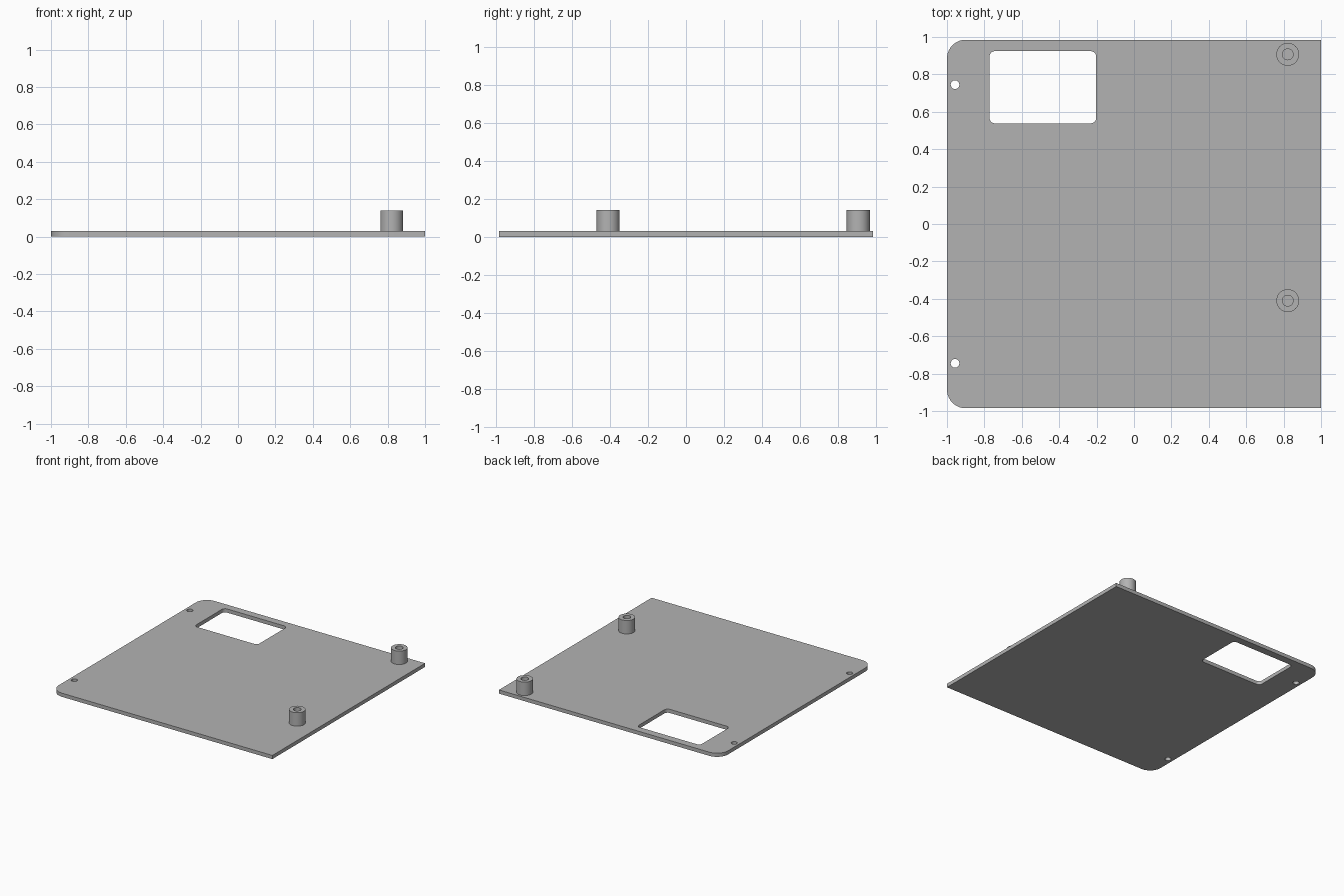
import bpy
from math import cos, sin, pi

cube = bpy.data.objects.get("Cube")
if cube:
    bpy.data.objects.remove(cube, do_unlink=True)

THICK = 0.03
BOSS_TOP = 0.14

grey = bpy.data.materials.new("light grey")
grey.use_nodes = True
colour = (0.45, 0.45, 0.45, 1)
grey.diffuse_color = colour
grey.node_tree.nodes["Principled BSDF"].inputs["Base Color"].default_value = colour


def circle(x, y, r, n=40):
    return [(x + r * cos(2 * pi * i / n), y + r * sin(2 * pi * i / n)) for i in range(n)]


def rounded_rect(x0, x1, y0, y1, radii, steps=10):
    """Outline from the right back corner, anticlockwise, one radius per corner."""
    corners = [(x1, y1, -1, -1), (x0, y1, 1, -1), (x0, y0, 1, 1), (x1, y0, -1, 1)]
    pts = []
    for k, ((x, y, sx, sy), r) in enumerate(zip(corners, radii)):
        if r == 0:
            pts.append((x, y))
            continue
        for i in range(steps + 1):
            a = (k + i / steps) * pi / 2
            pts.append((x + sx * r + r * cos(a), y + sy * r + r * sin(a)))
    return pts


def slab(name, outlines, z0, z1):
    """Solid between two heights; outlines after the first are holes."""
    curve = bpy.data.curves.new(name, "CURVE")
    curve.dimensions = "2D"
    curve.fill_mode = "BOTH"
    curve.extrude = (z1 - z0) / 2
    for pts in outlines:
        spline = curve.splines.new("POLY")
        spline.points.add(len(pts) - 1)
        for p, (x, y) in zip(spline.points, pts):
            p.co = (x, y, 0, 1)
        spline.use_cyclic_u = True
    obj = bpy.data.objects.new(name, curve)
    obj.location.z = (z0 + z1) / 2
    bpy.context.collection.objects.link(obj)
    bpy.ops.object.select_all(action="DESELECT")
    obj.select_set(True)
    bpy.context.view_layer.objects.active = obj
    bpy.ops.object.convert(target="MESH")
    obj = bpy.context.object
    obj.data.materials.clear()
    obj.data.materials.append(grey)
    # Weld caps to walls
    bpy.ops.object.mode_set(mode="EDIT")
    bpy.ops.mesh.select_all(action="SELECT")
    bpy.ops.mesh.remove_doubles(threshold=0.0001)
    bpy.ops.mesh.normals_make_consistent(inside=False)
    bpy.ops.object.mode_set(mode="OBJECT")
    bpy.ops.object.shade_smooth_by_angle()
    return obj


# Base plate: two rounded corners, a window and two screw holes
slab("base_plate", [
    rounded_rect(-1, 1, -0.985, 0.985, (0, 0.1, 0.1, 0)),
    rounded_rect(-0.773, -0.202, 0.538, 0.924, (0.03,) * 4),
    circle(-0.957, 0.745, 0.023),
    circle(-0.957, -0.745, 0.023),
], 0, THICK)

# Standoff bosses with a blind bore
for name, y in (("back_standoff", 0.907), ("front_standoff", -0.41)):
    slab(name, [circle(0.822, y, 0.061), circle(0.822, y, 0.029)], THICK - 0.01, BOSS_TOP)
